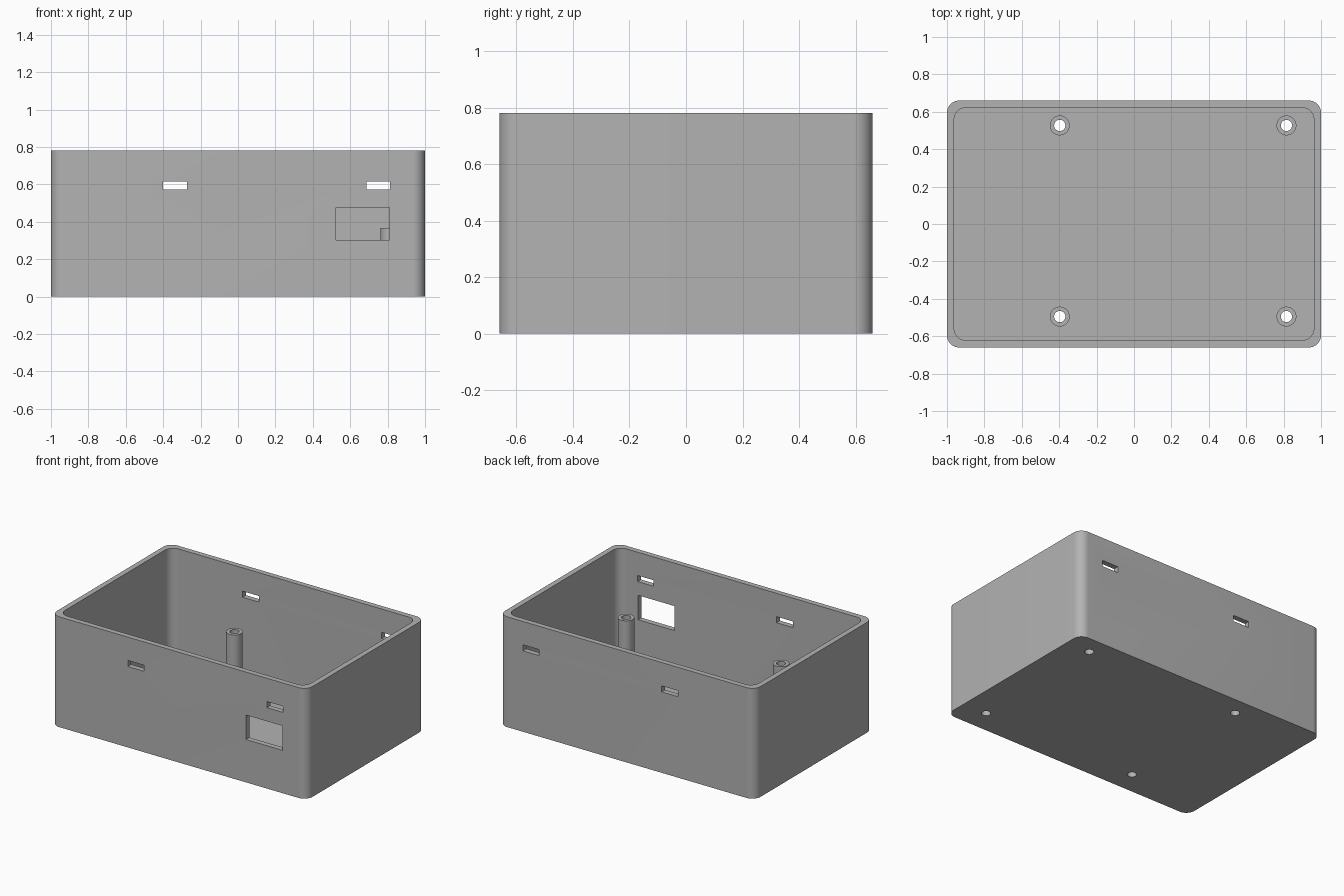
import bpy, bmesh
from mathutils import Vector

WIDTH, DEPTH, HEIGHT = 2.0, 1.32, 0.78
WALL, FLOOR, CORNER = 0.038, 0.038, 0.065
POST_TOP, POST_R, HOLE_R = 0.367, 0.053, 0.03
POSTS = [(x, y) for x in (-0.397, 0.815) for y in (-0.495, 0.527)]

cube = bpy.data.objects.get("Cube")
if cube:
    bpy.data.objects.remove(cube, do_unlink=True)

grey = bpy.data.materials.new("plain grey")
grey.use_nodes = True
grey.diffuse_color = (0.45, 0.45, 0.45, 1)
grey.node_tree.nodes["Principled BSDF"].inputs["Base Color"].default_value = grey.diffuse_color


def make_object(name, bm):
    mesh = bpy.data.meshes.new(name)
    bm.to_mesh(mesh)
    bm.free()
    mesh.materials.append(grey)
    ob = bpy.data.objects.new(name, mesh)
    bpy.context.collection.objects.link(ob)
    return ob


def box(name, low, high, radius=0):
    """Box between two corners, with optional rounded upright edges."""
    low, high = Vector(low), Vector(high)
    bm = bmesh.new()
    bmesh.ops.create_cube(bm, size=1)
    for v in bm.verts:
        v.co = (low + high) / 2 + v.co * (high - low)
    if radius:
        upright = [e for e in bm.edges
                   if abs(e.verts[0].co.z - e.verts[1].co.z) > 0.01]
        bmesh.ops.bevel(bm, geom=upright, offset=radius, segments=12,
                        profile=0.5, affect='EDGES')
    return make_object(name, bm)


def cylinder(name, x, y, z0, z1, radius):
    bm = bmesh.new()
    bmesh.ops.create_cone(bm, cap_ends=True, segments=48, radius1=radius,
                          radius2=radius, depth=z1 - z0)
    bmesh.ops.translate(bm, verts=bm.verts, vec=(x, y, (z0 + z1) / 2))
    return make_object(name, bm)


def cut(target, cutter):
    """Subtract the cutter, bake the result and discard the cutter."""
    mod = target.modifiers.new("cut", 'BOOLEAN')
    mod.operation, mod.solver, mod.object = 'DIFFERENCE', 'EXACT', cutter
    cutter.hide_render = True
    graph = bpy.context.evaluated_depsgraph_get()
    baked = bpy.data.meshes.new_from_object(target.evaluated_get(graph))
    target.modifiers.clear()
    target.data = baked
    bpy.data.objects.remove(cutter, do_unlink=True)


# Open tray with rounded corners
hx, hy = WIDTH / 2, DEPTH / 2
tray = box("enclosure_tray", (-hx, -hy, 0), (hx, hy, HEIGHT), CORNER)
cut(tray, box("cavity_cutter", (WALL - hx, WALL - hy, FLOOR),
              (hx - WALL, hy - WALL, HEIGHT + 0.2), CORNER))

# Lid clip slots through the front and back walls
for x0, x1 in ((-0.40, -0.272), (0.688, 0.814)):
    cut(tray, box("slot_cutter", (x0, -1, 0.572), (x1, 1, 0.615)))

# Connector window in the front wall
cut(tray, box("window_cutter", (0.524, -1, 0.303), (0.81, -0.6, 0.476)))

# Hollow standoffs with screw holes through the floor
parts = [tray]
for i, (x, y) in enumerate(POSTS, 1):
    cut(tray, cylinder("floor_hole_cutter", x, y, -0.1, 0.2, HOLE_R))
    post = cylinder(f"standoff_{i}", x, y, FLOOR, POST_TOP, POST_R)
    cut(post, cylinder("post_hole_cutter", x, y, -0.1, 0.6, HOLE_R))
    parts.append(post)

# Smooth rounded faces, sharp edges
bpy.ops.object.select_all(action='DESELECT')
for ob in parts:
    ob.select_set(True)
bpy.context.view_layer.objects.active = tray
bpy.ops.object.shade_smooth_by_angle()
